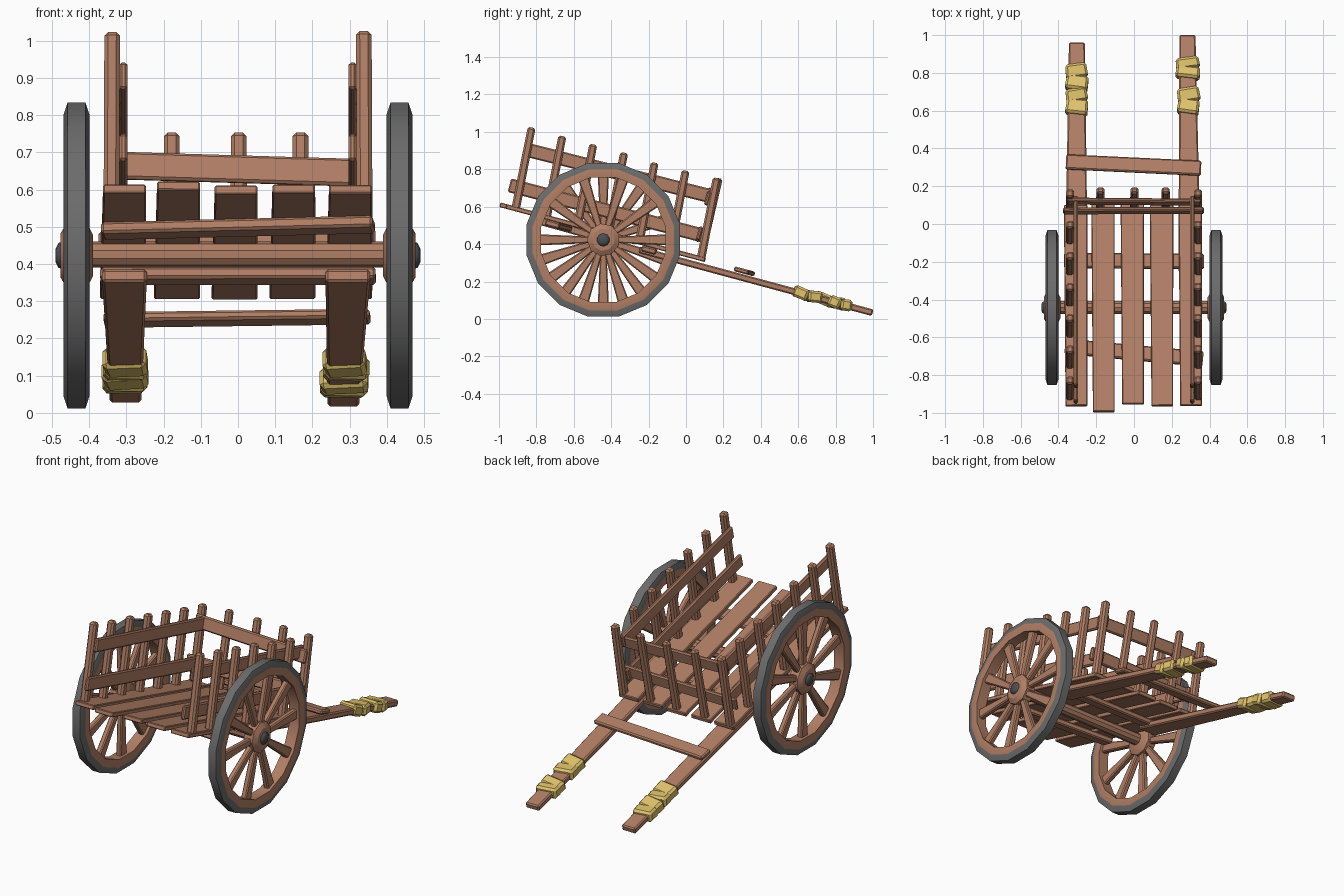
import bpy, bmesh, math, random
from mathutils import Vector, Matrix

if "Cube" in bpy.data.objects:
    bpy.data.objects.remove(bpy.data.objects["Cube"])

random.seed(4)


def material(name, rgb):
    m = bpy.data.materials.new(name)
    m.diffuse_color = (*rgb, 1)
    m.use_nodes = True
    m.node_tree.nodes["Principled BSDF"].inputs["Base Color"].default_value = m.diffuse_color
    return m


WOOD = material("wood", (0.44, 0.21, 0.13))
ROPE = material("rope", (0.74, 0.54, 0.15))
IRON = material("iron", (0.15, 0.15, 0.15))
BOLT = material("bolt", (0.07, 0.075, 0.085))

# Cart body leans forward about the axle
AXLE = Vector((0, -0.442, 0.425))
CART = Matrix.Translation(AXLE) @ Matrix.Rotation(math.radians(-15), 4, 'X')
X, Y, Z = Vector((1, 0, 0)), Vector((0, 1, 0)), Vector((0, 0, 1))


def finish(name, bm, mats, matrix, angle=30):
    bmesh.ops.recalc_face_normals(bm, faces=bm.faces)
    me = bpy.data.meshes.new(name)
    bm.to_mesh(me)
    bm.free()
    me.transform(matrix)
    for m in mats:
        me.materials.append(m)
    me.shade_smooth()
    me.set_sharp_from_angle(angle=math.radians(angle))
    ob = bpy.data.objects.new(name, me)
    bpy.context.collection.objects.link(ob)
    return ob


def beam(name, p0, p1, side, wid, thk, wid2=None, bevel=0.007, mat=WOOD, matrix=CART):
    """Chamfered bar from p0 to p1; width lies along side, may taper to wid2."""
    p0, p1 = Vector(p0), Vector(p1)
    d = (p1 - p0).normalized()
    s = (side - d * side.dot(d)).normalized()
    u = d.cross(s)
    bm = bmesh.new()
    rings = []
    for p, w in ((p0, wid), (p1, wid2 or wid)):
        rings.append([bm.verts.new(p + s * a * w / 2 + u * b * thk / 2)
                      for a, b in ((-1, -1), (1, -1), (1, 1), (-1, 1))])
    a, b = rings
    bm.faces.new(a)
    bm.faces.new(b)
    for i in range(4):
        j = (i + 1) % 4
        bm.faces.new((a[i], a[j], b[j], b[i]))
    bmesh.ops.recalc_face_normals(bm, faces=bm.faces)
    bmesh.ops.bevel(bm, geom=bm.edges[:], offset=bevel, segments=1, affect='EDGES')
    return finish(name, bm, [mat], matrix)


def lathe(name, profile, sides, mats, matrix, closed=False, tread=(), angle=30):
    """Spin (x, radius) points about the x axis; tread lists segments using slot 1."""
    bm = bmesh.new()
    rings = []
    for k in range(sides):
        t = 2 * math.pi * (k + 0.5) / sides
        rings.append([bm.verts.new((x, r * math.cos(t), r * math.sin(t))) for x, r in profile])
    n = len(profile)
    for k in range(sides):
        a, b = rings[k], rings[(k + 1) % sides]
        for i in range(n if closed else n - 1):
            j = (i + 1) % n
            f = bm.faces.new((a[i], a[j], b[j], b[i]))
            f.material_index = 1 if i in tread else 0
    if not closed:
        bm.faces.new([r[0] for r in rings])
        bm.faces.new([r[-1] for r in rings])
    return finish(name, bm, mats, matrix, angle)


# Floor planks
for x, back, front in ((-.305, -.55, .55), (-.16, -.582, .552), (-.005, -.54, .555),
                       (.15, -.55, .55), (.302, -.548, .552)):
    beam("floor_plank", (x, back, .036), (x - .004, front, .036), X, .115, .025, .124, .004)

# Cross beams under the floor
beam("rear_cross_beam", (-.365, -.215, .008), (.365, -.285, .008), Y, .08, .032)
beam("front_cross_beam", (-.37, .255, .008), (.37, .25, .008), Y, .08, .032)

# Pulling shafts and the bar joining them
beam("left_shaft", (-.305, .2, -.004), (-.302, 1.45, -.006), X, .12, .036, .085)
beam("right_shaft", (.295, .2, -.004), (.283, 1.492, -.006), X, .12, .036, .085)
beam("shaft_crossbar", (-.36, .79, .03), (.355, .755, .03), Y, .08, .026)

# Rope grips
for x, v0, v1, skew in ((-.302, 1.056, 1.14, .005), (-.304, 1.13, 1.2, -.006),
                        (-.302, 1.19, 1.27, .006), (-.305, 1.26, 1.335, -.005),
                        (.288, 1.06, 1.14, .006), (.289, 1.13, 1.205, -.006),
                        (.286, 1.255, 1.32, .004), (.284, 1.31, 1.37, -.004)):
    w = random.uniform(.116, .132)
    beam("rope_grip", (x - skew, v0, -.004 + skew), (x + skew, v1, -.004 - skew),
         X, w, .062, w - .008, .012, ROPE)

# Side posts and rails
for s, label in ((-1, "left"), (1, "right")):
    for i in range(7):
        v = -.51 + i * .171
        top = .472 + random.uniform(-.008, .008)
        beam(label + "_side_post", (s * .34, v + .015, .035), (s * .338, v - .015, top),
             Y, .046, .042, .042, .01)
    beam(label + "_top_rail", (s * .308, -.53, .357), (s * .308, .505, .372), Z, .075, .022)
    beam(label + "_lower_rail", (s * .308, -.56, .15), (s * .308, .52, .158), Z, .075, .022)

# Front gate
for x in (-.178, .002, .168):
    beam("gate_post", (x, .53, .035), (x, .515, .476), X, .046, .036, .042, .01)
beam("gate_top_rail", (-.355, .482, .378), (.355, .482, .356), Z, .075, .022)
beam("gate_lower_rail", (-.375, .488, .155), (.37, .488, .165), Z, .075, .022)

# Axle
AX = Matrix.Translation(AXLE)
lathe("axle", [(-.41, .035), (.41, .035)], 10, [WOOD], AX)

# Wheels: rim with iron tread, hub, bolt and spokes
for s, label, turn in ((-1, "left", 18), (1, "right", 0)):
    place = AX @ Matrix.Translation((s * .434, 0, -.002))
    lathe(label + "_wheel_rim",
          [(-.032, .34), (-.035, .385), (-.024, .419), (.024, .419), (.035, .385), (.032, .34)],
          16, [WOOD, IRON], place, True, (1, 2, 3), 25)
    lathe(label + "_hub", [(s * -.045, .055), (s * -.028, .088), (s * .026, .088), (s * .043, .06)],
          9, [WOOD], place)
    lathe(label + "_axle_bolt", [(s * .04, .035), (s * .048, .034), (s * .056, .018)],
          10, [BOLT], place, angle=60)
    for k in range(10):
        spin = place @ Matrix.Rotation(math.radians(turn + 36 * k), 4, 'X')
        beam(label + "_spoke", (0, .06, 0), (0, .355, 0), Z, .034, .032, .06, .006, WOOD, spin)
